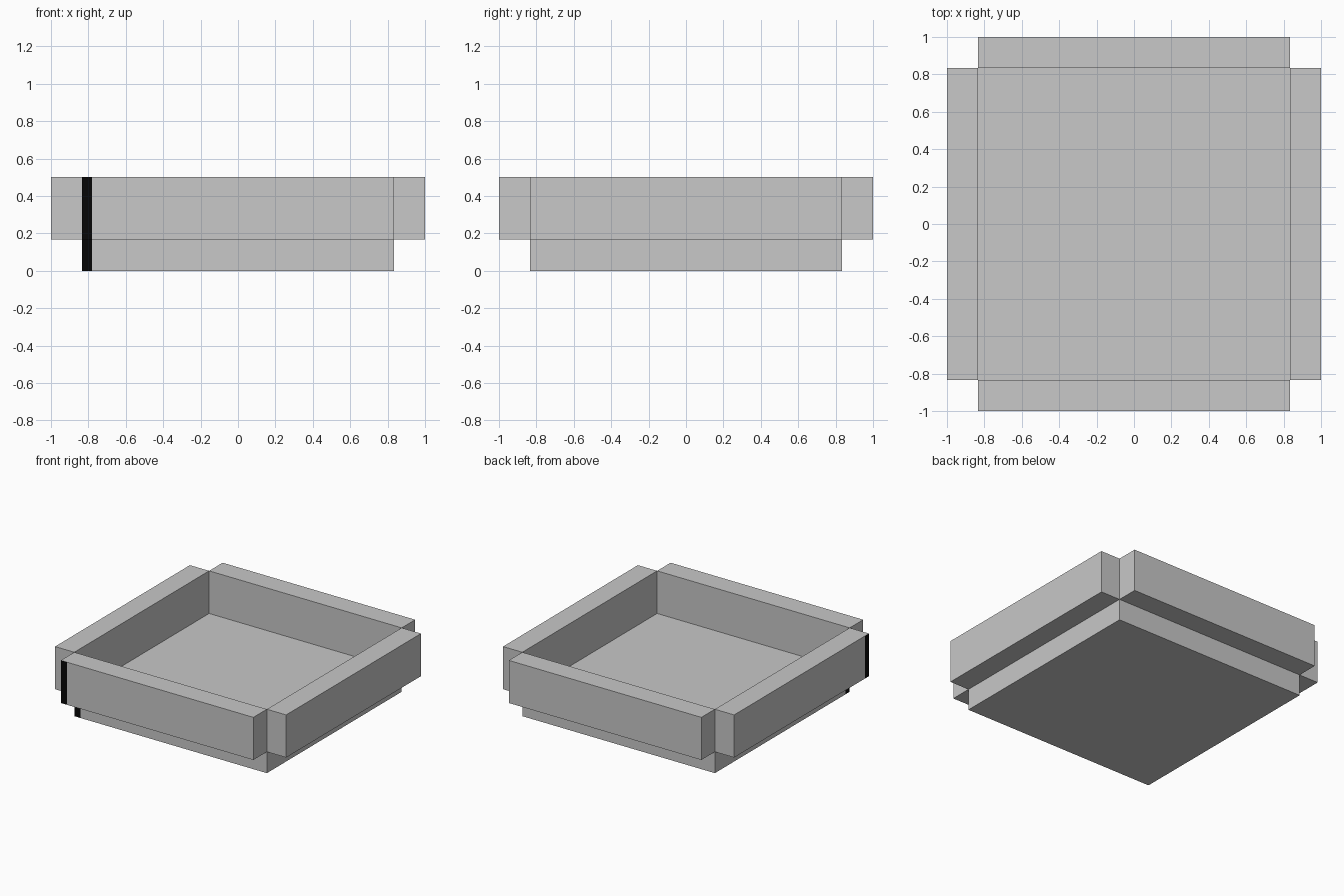
import bpy
import bmesh
from mathutils import Vector

if "Cube" in bpy.data.objects:
    bpy.data.objects.remove(bpy.data.objects["Cube"])

U = 1 / 6            # grid unit of the design
IN = 5 * U           # half width of the base
STRIPE = -IN + 0.052  # inner limit of the black corner stripes


def material(name, rgb):
    m = bpy.data.materials.new(name)
    m.diffuse_color = (*rgb, 1)
    m.use_nodes = True
    m.node_tree.nodes["Principled BSDF"].inputs["Base Color"].default_value = m.diffuse_color
    return m


grey = material("light_grey", (0.58, 0.58, 0.58))
black = material("black", (0.002, 0.002, 0.002))


def box(name, lo, hi, striped=""):
    """Box from lo to hi; 'striped' lists outer sides with a black corner stripe."""
    lo, hi = Vector(lo), Vector(hi)
    bm = bmesh.new()
    bmesh.ops.create_cube(bm, size=1)
    for v in bm.verts:
        v.co = (lo + hi) / 2 + v.co * (hi - lo)
    # side 'f' faces -y with its stripe along x, side 'l' faces -x along y
    for side, along, facing in (("f", 0, 1), ("l", 1, 0)):
        if side not in striped:
            continue
        n = Vector((0, 0, 0))
        n[along] = 1
        bmesh.ops.bisect_plane(bm, geom=bm.verts[:] + bm.edges[:] + bm.faces[:],
                               plane_co=n * STRIPE, plane_no=n)
    bm.normal_update()
    for f in bm.faces:
        c = f.calc_center_median()
        front = "f" in striped and f.normal.y < -0.9 and c.x < STRIPE
        left = "l" in striped and f.normal.x < -0.9 and c.y < STRIPE
        f.material_index = 1 if front or left else 0
    me = bpy.data.meshes.new(name)
    bm.to_mesh(me)
    bm.free()
    me.materials.append(grey)
    me.materials.append(black)
    ob = bpy.data.objects.new(name, me)
    bpy.context.collection.objects.link(ob)
    return ob


# Floor slab
box("base", (-IN, -IN, 0), (IN, IN, U), "fl")
# Four overhanging walls
box("front_wall", (-IN, -1, U), (IN, -IN, 3 * U), "f")
box("back_wall", (-IN, IN, U), (IN, 1, 3 * U))
box("left_wall", (-1, -IN, U), (-IN, IN, 3 * U), "l")
box("right_wall", (IN, -IN, U), (1, IN, 3 * U))
